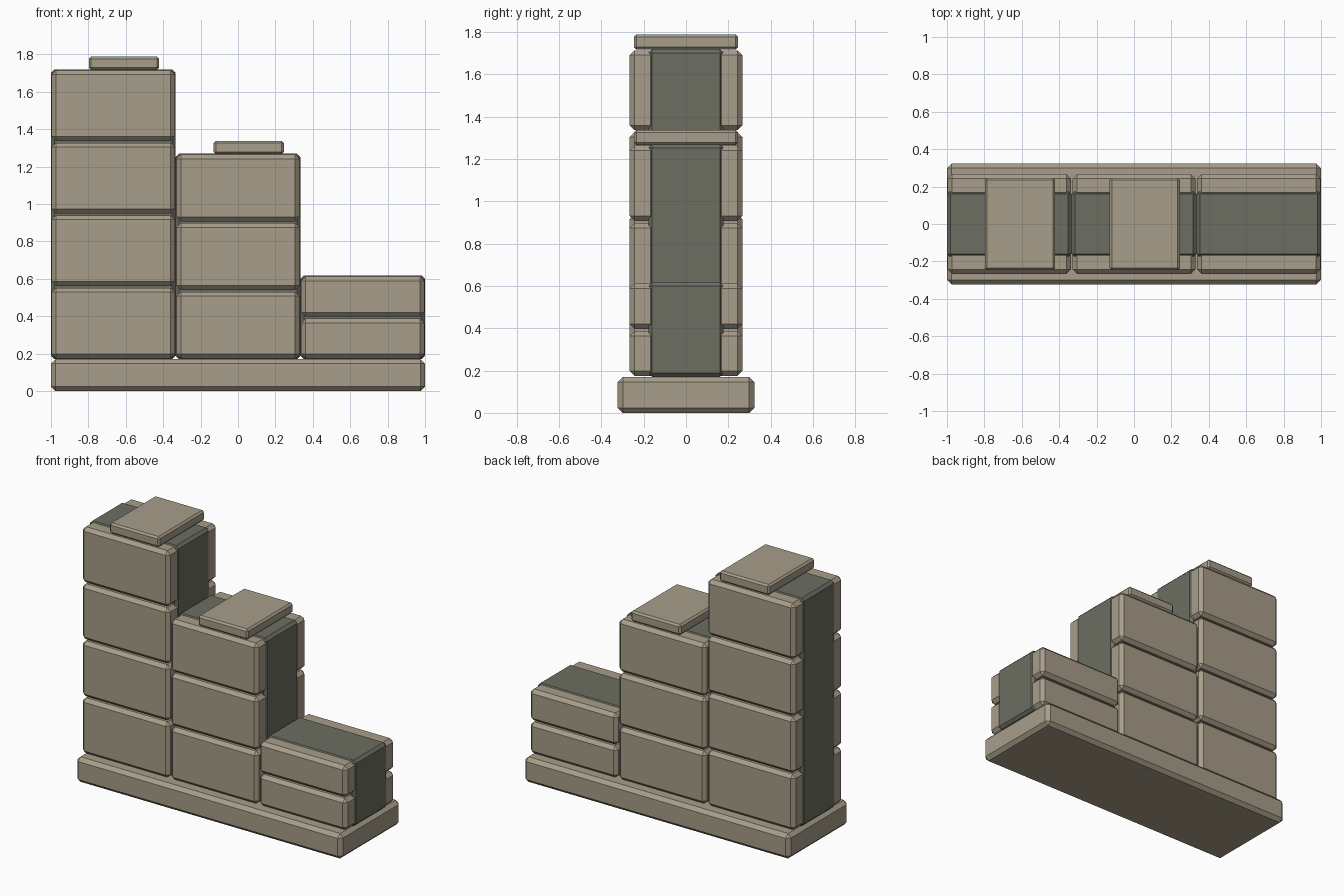
import bpy
import bmesh

if "Cube" in bpy.data.objects:
    bpy.data.objects.remove(bpy.data.objects["Cube"])


def material(name, color):
    mat = bpy.data.materials.new(name)
    mat.diffuse_color = (*color, 1.0)
    mat.use_nodes = True
    mat.node_tree.nodes["Principled BSDF"].inputs["Base Color"].default_value = mat.diffuse_color
    return mat


STONE = material("tan stone", (0.39, 0.34, 0.252))
CORE = material("dark grey core", (0.15, 0.158, 0.122))


def box(name, low, high, mat, bevel):
    """Chamfered box between two corners."""
    bm = bmesh.new()
    bmesh.ops.create_cube(bm, size=1)
    for v in bm.verts:
        v.co = [high[i] if v.co[i] > 0 else low[i] for i in range(3)]
    bmesh.ops.bevel(bm, geom=bm.edges[:], offset=bevel, segments=1,
                    affect='EDGES', profile=0.5)
    mesh = bpy.data.meshes.new(name)
    bm.to_mesh(mesh)
    bm.free()
    mesh.materials.append(mat)
    obj = bpy.data.objects.new(name, mesh)
    bpy.context.collection.objects.link(obj)
    return obj


BASE_TOP = 0.17
HALF_WIDTH = 0.333

# Plinth
box("base_slab", (-1, -0.323, 0), (1, 0.323, BASE_TOP), STONE, 0.024)

# Stepped columns: centre x, top height, number of courses, has a cap
columns = [("tall", -0.667, 1.72, 4, True),
           ("middle", 0.0, 1.27, 3, True),
           ("low", 0.667, 0.617, 2, False)]

for label, cx, top, courses, capped in columns:
    # Dark inner wall
    box(f"{label}_core", (cx - HALF_WIDTH, -0.178, BASE_TOP),
        (cx + HALF_WIDTH, 0.178, top), CORE, 0.018)

    # Stone blocks on the front and back faces
    step = (top - BASE_TOP) / courses
    for i in range(courses):
        z0 = BASE_TOP + i * step + 0.004
        z1 = BASE_TOP + (i + 1) * step - 0.006
        for side, y0, y1 in (("front", -0.266, -0.145), ("back", 0.145, 0.266)):
            box(f"{label}_{side}_block_{i + 1}", (cx - 0.329, y0, z0),
                (cx + 0.329, y1, z1), STONE, 0.023)

    # Flat cap stone, set off centre
    if capped:
        box(f"{label}_cap", (cx - 0.13, -0.247, top - 0.003),
            (cx + 0.245, 0.247, top + 0.068), STONE, 0.012)
